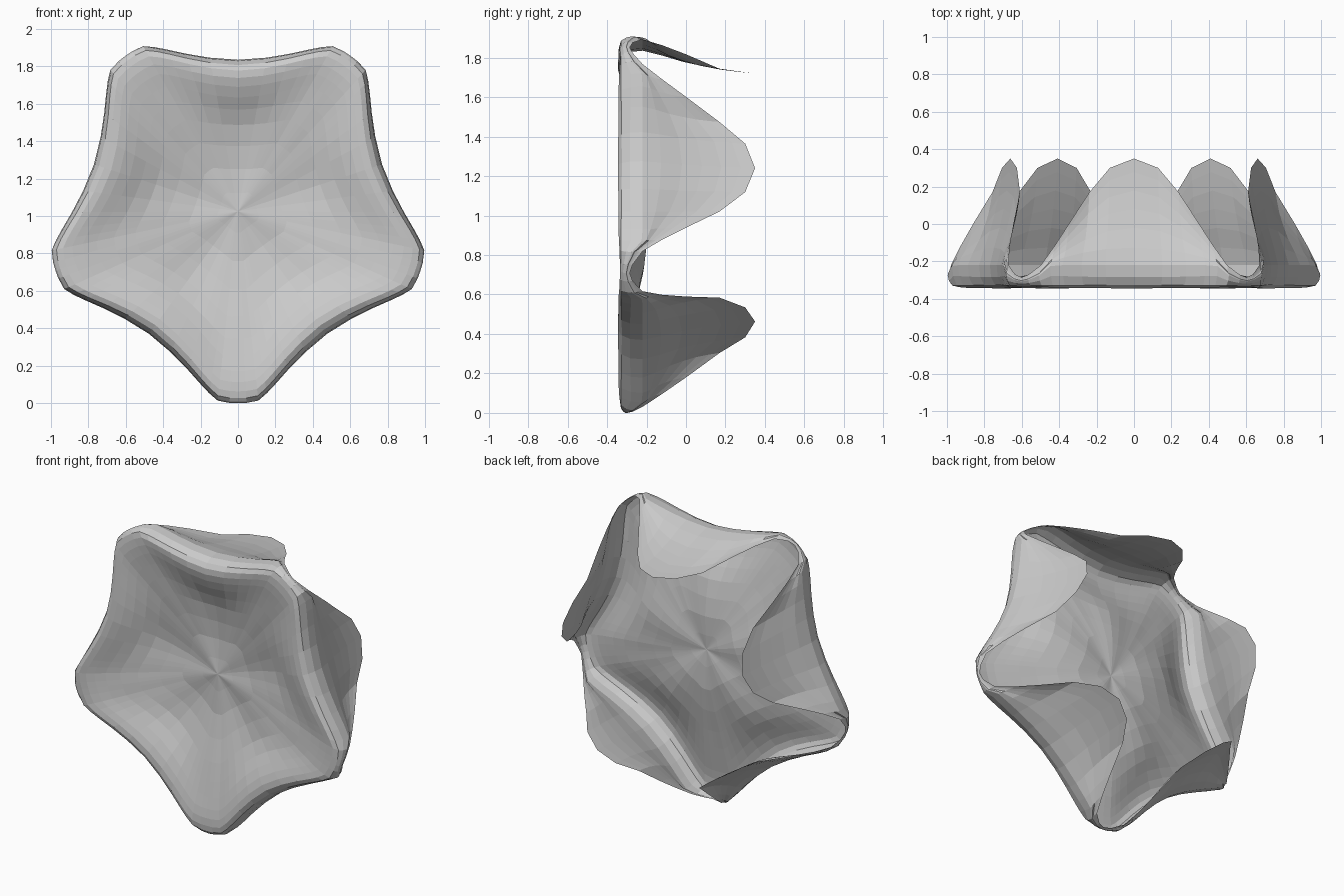
import bpy, bmesh
from math import sin, cos, radians

if "Cube" in bpy.data.objects:
    bpy.data.objects.remove(bpy.data.objects["Cube"])

CENTRE_Z = 1.025
# position across half a side: 0 = middle of the side, 1 = corner
A = [0, .29, .51, .66, .75, .83, .93, 1]
OUTER = [.81, .835, .888, .945, .985, 1.018, 1.025, 1.025]   # widest radius at the fold
EDGE_R = [.695, .712, .757, .865, .94, 1.0, 1.02, 1.022]     # free edge radius
EDGE_Y = [.35, .30, .17, 0, -.12, -.22, -.27, -.285]         # free edge depth


def lerp(a, b, t):
    return a + (b - a) * t


def spline(pts, n):
    """Catmull-Rom through pts, n steps per span."""
    out = []
    p = [pts[0]] + pts + [pts[-1]]
    for i in range(1, len(p) - 2):
        for k in range(n):
            t = k / n
            out.append(tuple(
                .5 * (2 * b + (c - a) * t + (2 * a - 5 * b + 4 * c - d) * t * t
                      + (3 * b - a - 3 * c + d) * t ** 3)
                for a, b, c, d in zip(p[i - 1], p[i], p[i + 1], p[i + 2])))
    return out + [pts[-1]]


def profile(i):
    """Radius/depth line from the dished centre over the fold to the free edge."""
    a, R, er, ey = A[i], OUTER[i], EDGE_R[i], EDGE_Y[i]
    w = a * a * (3 - 2 * a)
    pts = [(0, -.215)]
    for f_mid, f_tip, y_mid, y_tip in ((.28, .26, -.20, -.215), (.57, .55, -.235, -.272),
                                       (.75, .76, -.305, -.312), (.88, .89, -.345, -.334),
                                       (.965, .975, -.325, -.33)):
        pts.append((lerp(f_mid, f_tip, w) * R, lerp(y_mid, y_tip, w)))
    fy = min(-.22, (ey - .33) / 2)
    for t in (0, .35, .7, 1):
        pts.append((er + (R - er) * (1 - t) ** 1.5, lerp(fy, ey, t)))
    return spline(pts, 2)


# draped five-cornered sheet
bm = bmesh.new()
centre = bm.verts.new((0, -.215, CENTRE_Z))
profiles = [profile(i) for i in range(len(A))]
columns = []
for side in range(5):
    steps = [(-A[i], i) for i in range(len(A) - 1, 0, -1)] + [(A[i], i) for i in range(len(A) - 1)]
    for a, i in steps:
        ang = radians(90 + 72 * side + 36 * a)
        columns.append([bm.verts.new((r * cos(ang), y, CENTRE_Z + r * sin(ang)))
                        for r, y in profiles[i][1:]])
for c, col in enumerate(columns):
    nxt = columns[(c + 1) % len(columns)]
    bm.faces.new((centre, col[0], nxt[0]))
    for k in range(len(col) - 1):
        bm.faces.new((col[k], col[k + 1], nxt[k + 1], nxt[k]))
bmesh.ops.recalc_face_normals(bm, faces=bm.faces)
bm.faces.ensure_lookup_table()
if bm.faces[0].normal.y > 0:
    bmesh.ops.reverse_faces(bm, faces=bm.faces)

mesh = bpy.data.meshes.new("draped_cloth")
bm.to_mesh(mesh)
bm.free()
cloth = bpy.data.objects.new("draped_cloth", mesh)
bpy.context.collection.objects.link(cloth)
